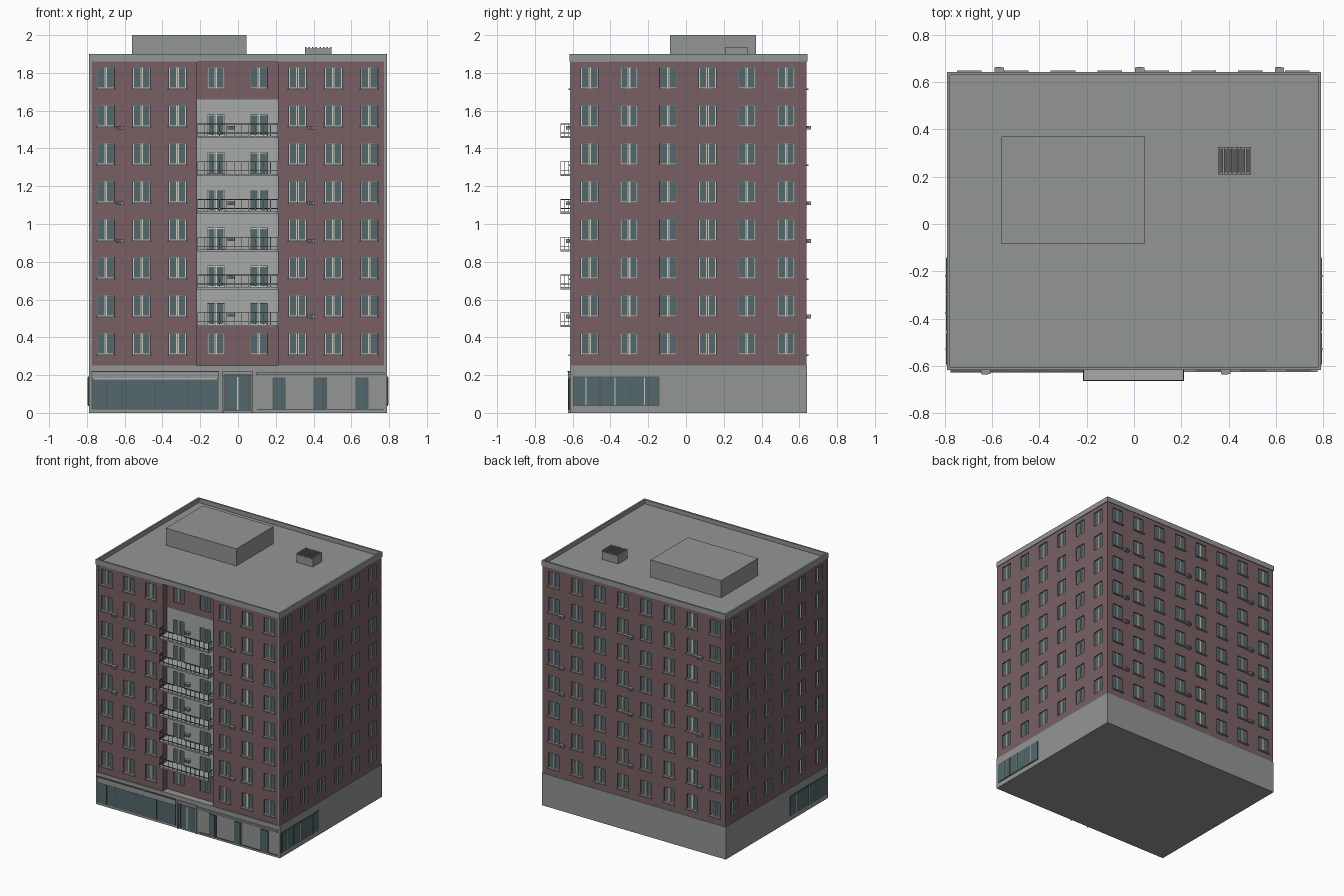
import bpy, bmesh
from math import radians, pi
from mathutils import Matrix, Vector

cube = bpy.data.objects.get("Cube")
if cube:
    bpy.data.objects.remove(cube)

BRICK, CONCRETE, PLASTER, GLASS, FRAME, METAL = range(6)
COLOURS = [("brick", (0.19, 0.118, 0.125)), ("concrete", (0.29, 0.305, 0.30)),
           ("pale_plaster", (0.38, 0.40, 0.39)), ("window_glass", (0.085, 0.14, 0.155)),
           ("cream_frame", (0.60, 0.60, 0.53)), ("dark_metal", (0.09, 0.10, 0.105))]
mats = []
for name, rgb in COLOURS:
    m = bpy.data.materials.new(name)
    m.use_nodes = True
    m.diffuse_color = (*rgb, 1)
    m.node_tree.nodes["Principled BSDF"].inputs["Base Color"].default_value = (*rgb, 1)
    mats.append(m)

BASE_TOP, WALL_TOP, TOP = 0.25, 1.86, 1.90
HALF_X, FRONT, BACK = 0.785, -0.61, 0.637
RECESS_L, RECESS_R, RECESS_Y = -0.22, 0.215, -0.56
STOREY = 0.2012
WIN_W, WIN_H = 0.09, 0.112


def finish(name, bm):
    me = bpy.data.meshes.new(name)
    bm.to_mesh(me)
    bm.free()
    for m in mats:
        me.materials.append(m)
    ob = bpy.data.objects.new(name, me)
    bpy.context.scene.collection.objects.link(ob)
    return ob


def box(bm, x, y, z, mat, frame=Matrix()):
    """Box from three (low, high) ranges."""
    r = [x, y, z]
    centre = Matrix.Translation([(a + b) / 2 for a, b in r])
    size = Matrix.Diagonal([b - a for a, b in r] + [1])
    new = bmesh.ops.create_cube(bm, size=1, matrix=frame @ centre @ size)
    for f in {f for v in new["verts"] for f in v.link_faces}:
        f.material_index = mat


def boxes(name, items):
    bm = bmesh.new()
    for it in items:
        box(bm, *it)
    return finish(name, bm)


def facade(name, frame, u0, u1, columns, rows, wall_mat, sills):
    """Wall in the local xz plane, facing local -y, with recessed windows."""
    spans = [(c - WIN_W / 2, c + WIN_W / 2) for c in columns]
    heights = [(r, r + WIN_H) for r in rows]
    us = sorted([u0, u1] + [u for s in spans for u in s])
    zs = sorted([BASE_TOP, WALL_TOP] + [z for h in heights for z in h] + [0.46, 1.66])
    bm = bmesh.new()
    grid = [[bm.verts.new((u, 0, z)) for u in us] for z in zs]
    openings = []
    for j in range(len(zs) - 1):
        for i in range(len(us) - 1):
            f = bm.faces.new((grid[j][i], grid[j][i + 1], grid[j + 1][i + 1], grid[j + 1][i]))
            c = f.calc_center_median()
            f.material_index = wall_mat(c.z)
            if any(a < c.x < b for a, b in spans) and any(a < c.z < b for a, b in heights):
                openings.append(f)
    bm.normal_update()
    # Reveal, then frame, then pane
    bmesh.ops.inset_individual(bm, faces=openings, thickness=0.0005, depth=-0.012)
    rim = bmesh.ops.inset_individual(bm, faces=openings, thickness=0.006, depth=0)
    for f in rim["faces"]:
        f.material_index = FRAME
    for f in openings:
        f.material_index = GLASS
    for c in columns:
        for r in rows:
            box(bm, (c - 0.007, c + 0.007), (0.006, 0.013), (r, r + WIN_H), FRAME)
            box(bm, (c - 0.0015, c + 0.0015), (0.005, 0.007), (r, r + WIN_H), METAL)
            if sills:
                box(bm, (c - 0.052, c + 0.052), (-0.012, 0.01), (r - 0.008, r), CONCRETE)
    bm.transform(frame)
    return finish(name, bm)


def all_brick(z):
    return BRICK


def bay_rule(z):
    return PLASTER if 0.46 < z < 1.66 else BRICK


# Brick storeys
rows = [0.309 + STOREY * i for i in range(8)]
bay_rows = [rows[0]] + [0.466 + 0.2 * i for i in range(6)] + [rows[7]]
front = Matrix.Translation((0, FRONT, 0))
facade("front_wall_right", front, -HALF_X, RECESS_L, [-0.70, -0.51, -0.32], rows, all_brick, True)
facade("front_wall_left", front, RECESS_R, HALF_X, [0.315, 0.505, 0.695], rows, all_brick, True)
facade("balcony_bay", Matrix.Translation((0, RECESS_Y, 0)), RECESS_L, RECESS_R,
       [-0.117, 0.11], bay_rows, bay_rule, False)
back = Matrix.Translation((0, BACK, 0)) @ Matrix.Rotation(pi, 4, "Z")
facade("back_wall", back, -HALF_X, HALF_X, [-0.69 + 0.198 * i for i in range(8)], rows, all_brick, True)
side_cols = [-0.51 + 0.208 * i for i in range(6)]
for name, s in (("left_wall", 1), ("right_wall", -1)):
    turn = Matrix.Translation((s * HALF_X, 0, 0)) @ Matrix.Rotation(s * pi / 2, 4, "Z")
    lo, hi = sorted((s * FRONT, s * BACK))
    facade(name, turn, lo, hi, [s * c for c in side_cols], rows, all_brick, False)

# Cheeks of the recessed bay and corner strips
boxes("bay_cheeks", [((x - 0.002, x + 0.002), (FRONT, RECESS_Y), (BASE_TOP, WALL_TOP), BRICK)
                     for x in (RECESS_L, RECESS_R)])
boxes("corner_strips", [((s * 0.78 - 0.008, s * 0.78 + 0.008), (FRONT - 0.004, FRONT + 0.002),
                         (BASE_TOP, WALL_TOP), CONCRETE) for s in (-1, 1)])

# Ground floor, roof slab, parapet and stair house
boxes("ground_floor", [((-0.79, 0.79), (-0.615, 0.64), (0, BASE_TOP), CONCRETE)])
boxes("roof_slab", [((-0.785, 0.785), (FRONT, BACK), (WALL_TOP - 0.003, 1.867), CONCRETE)])
boxes("parapet", [((-0.79, 0.79), (y, y + 0.013), (WALL_TOP, TOP), CONCRETE) for y in (-0.617, 0.629)]
      + [((x, x + 0.013), (-0.61, 0.635), (WALL_TOP, TOP), CONCRETE) for x in (-0.79, 0.777)])
boxes("roof_house", [((-0.56, 0.045), (-0.085, 0.37), (1.86, 2.0), CONCRETE)])

# Rooftop ventilator with louvres
boxes("roof_ventilator", [((0.355, 0.495), (0.21, 0.325), (1.86, 1.927), CONCRETE),
                          ((0.362, 0.488), (0.217, 0.318), (1.926, 1.929), METAL)]
      + [((0.355 + 0.0188 * i, 0.363 + 0.0188 * i), (0.21, 0.325), (1.925, 1.938), CONCRETE)
         for i in range(8)])

# Balconies with railings
for k in range(6):
    z = 0.46 + 0.2 * k
    x0, x1, y0 = -0.215, 0.212, -0.664
    bars = [((x0, x1), (y0, RECESS_Y), (z - 0.006, z + 0.006), PLASTER)]
    for h in (0.022, 0.07):
        bars.append(((x0, x1), (y0, y0 + 0.004), (z + h - 0.002, z + h + 0.002), METAL))
        for x in (x0, x1 - 0.004):
            bars.append(((x, x + 0.004), (y0, FRONT), (z + h - 0.002, z + h + 0.002), METAL))
    for i in range(12):
        x = x0 + (x1 - x0 - 0.003) * i / 11
        bars.append(((x, x + 0.003), (y0, y0 + 0.003), (z, z + 0.07), PLASTER))
    for x in (x0, x1 - 0.003):
        for y in (-0.645, -0.622):
            bars.append(((x, x + 0.003), (y, y + 0.003), (z, z + 0.07), PLASTER))
    boxes("balcony", bars)


# Air conditioners
def cooler(x, y, z, out):
    ys = sorted((y, y + out * 0.024))
    face = sorted((y + out * 0.024, y + out * 0.026))
    boxes("air_conditioner", [((x - 0.02, x + 0.02), ys, (z - 0.01, z + 0.01), CONCRETE),
                              ((x - 0.015, x + 0.01), face, (z - 0.007, z + 0.007), METAL)])


for z in (0.51, 0.91, 1.11, 1.51):
    cooler(0.387, FRONT, z, -1)
    for x in (-0.57, 0.025, 0.615):
        cooler(x, BACK, z, 1)
for z in (0.91, 1.11, 1.51):
    cooler(-0.627, FRONT, z, -1)
for z in (0.52, 0.72, 0.92, 1.11, 1.51):
    cooler(-0.035, RECESS_Y, z, -1)


# Shop glazing: metal surround, panes and bars on a ground-floor face
def glazing(name, frame, u0, u1, z0, z1, bars, bar_mat=METAL):
    items = [((u0 - 0.006, u1 + 0.006), (-0.003, 0.001), (z0 - 0.005, z1 + 0.005), METAL, frame),
             ((u0, u1), (-0.005, 0), (z0, z1), GLASS, frame)]
    items += [((b - 0.003, b + 0.003), (-0.008, 0), (z0, z1), bar_mat, frame) for b in bars]
    boxes(name, items)


face = Matrix.Translation((0, -0.615, 0))
glazing("shop_window", face, -0.77, -0.108, 0.022, 0.175, [-0.695, -0.615, -0.44, -0.265])
boxes("shop_sign_board", [((-0.775, -0.1), (-0.625, -0.61), (0.182, 0.218), CONCRETE),
                          ((-0.775, -0.1), (-0.627, -0.61), (0.216, 0.221), METAL),
                          ((-0.765, -0.11), (-0.622, -0.61), (0.178, 0.183), FRAME)])
glazing("entrance_door", face, -0.07, 0.065, 0.015, 0.195, [-0.06, 0.055])
boxes("entrance_trim", [((-0.006, 0.002), (-0.624, -0.61), (0.015, 0.19), FRAME),
                        ((-0.085, 0.08), (-0.626, -0.61), (0.2, 0.22), CONCRETE)]
      + [((x, x + 0.008), (-0.624, -0.61), (0, 0.22), CONCRETE) for x in (-0.085, 0.072)])
for x in (0.217, 0.435, 0.657):
    glazing("shop_door", face, x - 0.029, x + 0.029, 0.02, 0.183, [x + 0.016])
boxes("shop_canopy", [((0.095, 0.775), (-0.626, -0.61), (0.2, 0.214), CONCRETE),
                      ((0.1, 0.77), (-0.62, -0.61), (0.014, 0.02), METAL)])
for s in (1, -1):
    side = Matrix.Translation((s * 0.79, 0, 0)) @ Matrix.Rotation(s * pi / 2, 4, "Z")
    for a, b, bar in ((-0.592, -0.46, -0.53), (-0.45, -0.3, -0.375), (-0.295, -0.145, -0.22)):
        u0, u1 = sorted((s * a, s * b))
        glazing("side_shop_window", side, u0, u1, 0.042, 0.187, [s * bar], FRAME)
